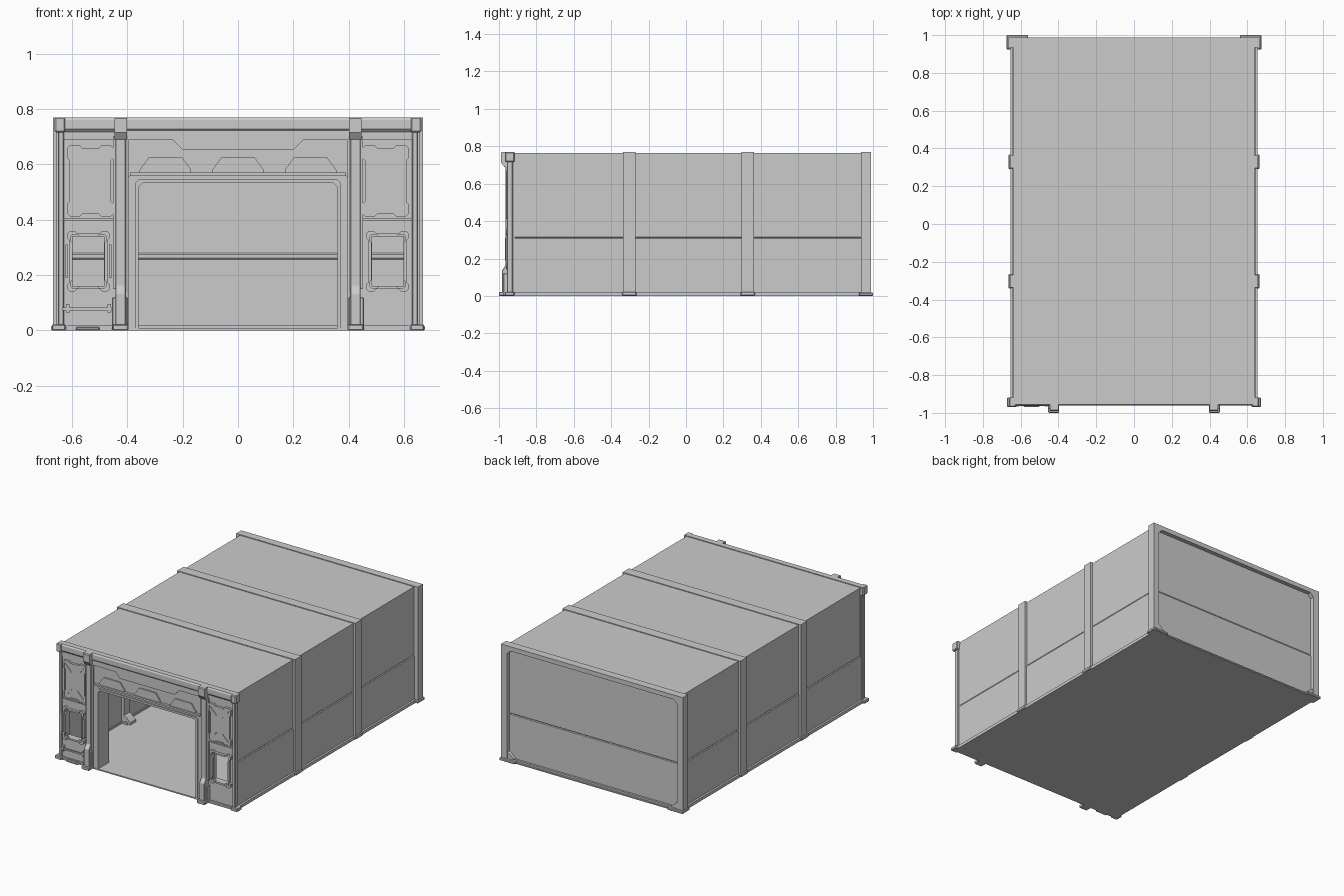
import bpy, bmesh


def prism(name, pts, axis, a, b, mirror=False, hole=None, bevel=0.0):
    """Extrude a 2D outline along x or y; an equal-length hole outline makes a ring."""
    bm = bmesh.new()

    def loop(outline, t):
        if axis == 'y':
            return [bm.verts.new((p, t, q)) for p, q in outline]
        return [bm.verts.new((t, p, q)) for p, q in outline]

    def bridge(l0, l1):
        n = len(l0)
        for i in range(n):
            j = (i + 1) % n
            bm.faces.new((l0[i], l0[j], l1[j], l1[i]))

    lo, hi = loop(pts, a), loop(pts, b)
    bridge(lo, hi)
    if hole:
        hlo, hhi = loop(hole, a), loop(hole, b)
        bridge(hlo, hhi)
        bridge(lo, hlo)
        bridge(hi, hhi)
    else:
        bm.faces.new(lo)
        bm.faces.new(hi)
    bmesh.ops.recalc_face_normals(bm, faces=bm.faces)
    me = bpy.data.meshes.new(name)
    bm.to_mesh(me)
    bm.free()
    ob = bpy.data.objects.new(name, me)
    bpy.context.collection.objects.link(ob)
    if bevel:
        m = ob.modifiers.new("bevel", 'BEVEL')
        m.width, m.segments = bevel, 1
    if mirror:
        m = ob.modifiers.new("mirror", 'MIRROR')
        m.use_mirror_merge = False
    return ob


def box(name, x0, x1, y0, y1, z0, z1, mirror=False, bevel=0.0):
    return prism(name, [(x0, z0), (x1, z0), (x1, z1), (x0, z1)], 'y', y0, y1, mirror, None, bevel)


def sym(half):
    """Complete a right-hand outline (bottom to top) to a symmetric closed one."""
    return half + [(-x, z) for x, z in reversed(half)]


def plate(cx, cz, hw, hh, c, n, r):
    """Rectangle with chamfered corner lugs and waisted sides."""
    q = [(hw - n, hh - r - n), (hw, hh - r), (hw, hh - c), (hw - c, hh),
         (hw - r, hh), (hw - r - n, hh - n)]
    pts = q + [(-x, z) for x, z in reversed(q)]
    pts += [(-x, -z) for x, z in q] + [(x, -z) for x, z in reversed(q)]
    return [(cx + x, cz + z) for x, z in pts]


# Floor and base skirting
box("floor", -0.65, 0.65, -0.955, 0.985, 0, 0.008)
box("side_skirting", 0.615, 0.655, -0.95, 0.98, 0, 0.02, True)

# Walls and roof shell with a seam along each side
prism("wall_shell", sym([(0.62, 0), (0.642, 0), (0.642, 0.306), (0.637, 0.310), (0.640, 0.314),
                         (0.640, 0.765)]) [:12][:6] +
      [(-0.640, 0.765), (-0.640, 0.314), (-0.637, 0.310), (-0.642, 0.306), (-0.642, 0), (-0.62, 0),
       (-0.62, 0.745), (0.62, 0.745)], 'y', -0.94, 0.96)

# Back wall with a horizontal seam
prism("back_wall", [(0.935, 0), (0.962, 0), (0.962, 0.306), (0.957, 0.310), (0.960, 0.314),
                    (0.960, 0.75), (0.935, 0.75), (0.935, 0.28), (0.930, 0.275), (0.930, 0.262),
                    (0.935, 0.256)], 'x', -0.63, 0.63)
box("back_wall_base", -0.62, 0.62, 0.925, 0.975, 0, 0.02)


# Structural ribs, with matching feet and gussets
def rib(name, y0, y1, w, iw, iz):
    prism(name, [(w, 0), (w, 0.77), (-w, 0.77), (-w, 0), (-iw, 0), (-iw, iz - 0.025),
                 (-iw + 0.025, iz), (iw - 0.025, iz), (iw, iz - 0.025), (iw, 0)], 'y', y0, y1)
    prism(name + "_gusset", [(iw + 0.01, 0), (iw + 0.01, 0.065), (iw - 0.012, 0.055),
                             (iw - 0.045, 0.025), (iw - 0.045, 0)], 'y', y0 + 0.004, y1 - 0.004, True)


for i, y in enumerate((-0.303, 0.330)):
    rib("rib_%d" % i, y - 0.033, y + 0.033, 0.655, 0.605, 0.73)
    box("rib_foot_%d" % i, 0.575, 0.664, y - 0.038, y + 0.038, 0, 0.022, True, 0.004)
rib("back_frame", 0.935, 0.988, 0.668, 0.625, 0.74)
box("back_foot", 0.56, 0.675, 0.925, 1.0, 0, 0.018, True, 0.004)

# Front wall around the two side windows
F, B = -0.945, -0.915
box("front_wall_inner", 0.38, 0.484, F, B, 0, 0.75, True)
box("front_wall_outer", 0.597, 0.642, F, B, 0, 0.75, True)
box("front_wall_low", 0.484, 0.597, F, B, 0, 0.16, True)
box("front_wall_high", 0.484, 0.597, F, B, 0.34, 0.75, True)
box("front_header", -0.38, 0.38, F, B, 0.55, 0.75)

# Doorway lining and raised trim
door_in = [(0.36, 0), (0.36, 0.515), (0.345, 0.53)]
door = lambda w, h, c: [(w, 0), (w, h - c), (w - c, h), (c - w, h), (-w, h - c), (-w, 0)]
lining = door(0.395, 0.568, 0.012) + list(reversed(door(0.36, 0.532, 0.015)))
prism("door_lining", lining, 'y', -0.952, -0.84)
prism("door_trim", door(0.372, 0.545, 0.013) + list(reversed(door(0.36, 0.532, 0.015))), 'y', -0.958, -0.95)
box("door_ledge", -0.39, 0.39, -0.960, -0.94, 0.558, 0.570)

# Header decoration: three trapezoids, a stepped visor and top bars
for i, x in enumerate((-0.262, 0.0, 0.262)):
    prism("header_block_%d" % i, [(x - 0.093, 0.565), (x + 0.093, 0.565), (x + 0.093, 0.58),
                                  (x + 0.06, 0.625), (x - 0.06, 0.625), (x - 0.093, 0.58)],
          'y', -0.953, -0.94)
prism("visor", [(-0.40, 0.77), (-0.40, 0.688), (-0.235, 0.688), (-0.20, 0.652), (0.20, 0.652),
                (0.235, 0.688), (0.40, 0.688), (0.40, 0.77)], 'y', -0.955, -0.92)
prism("top_bar", [(-0.918, 0.77), (-0.955, 0.77), (-0.961, 0.760), (-0.961, 0.728), (-0.95, 0.716),
                  (-0.918, 0.716)], 'x', -0.655, 0.655)
box("side_header", 0.44, 0.63, -0.951, -0.94, 0.688, 0.72, True)

# Front pillars
prism("pillar_shaft", [(-0.92, 0), (-0.985, 0), (-0.985, 0.135), (-0.966, 0.160), (-0.966, 0.70),
                       (-0.92, 0.70)], 'x', 0.405, 0.443, True, None, 0.003)
box("pillar_base", 0.398, 0.455, -0.978, -0.92, 0, 0.12, True, 0.004)
box("pillar_flange_inner", 0.396, 0.408, -0.958, -0.93, 0.02, 0.70, True)
box("pillar_flange_outer", 0.440, 0.452, -0.958, -0.93, 0.15, 0.70, True)
box("pillar_foot", 0.396, 0.454, -1.0, -0.92, 0, 0.022, True, 0.004)
prism("pillar_cap", [(-0.92, 0.69), (-0.972, 0.69), (-0.99, 0.715), (-0.99, 0.765), (-0.985, 0.77),
                     (-0.92, 0.77)], 'x', 0.400, 0.446, True)

# Front corner posts
box("corner_post", 0.628, 0.650, -0.958, -0.925, 0, 0.72, True, 0.004)
box("corner_cap", 0.624, 0.662, -0.968, -0.918, 0.715, 0.77, True, 0.005)
box("corner_foot", 0.622, 0.672, -0.968, -0.918, 0, 0.022, True, 0.004)

# Upper side panels: rim, plate and corner braces
box("panel_divider", 0.45, 0.63, -0.951, -0.94, 0.398, 0.406, True)
prism("upper_panel_rim", plate(0.533, 0.54, 0.084, 0.128, 0.010, 0.009, 0.045), 'y', -0.960, -0.94, True,
      plate(0.533, 0.54, 0.075, 0.119, 0.008, 0.009, 0.04))
prism("upper_panel", plate(0.533, 0.54, 0.078, 0.122, 0.009, 0.009, 0.042), 'y', -0.955, -0.94, True)
for i, (sx, sz) in enumerate(((1, 1), (1, -1), (-1, 1), (-1, -1))):
    prism("panel_brace_%d" % i, [(0.533 + sx * u, 0.54 + sz * v) for u, v in
                                 ((0.020, 0.058), (0.064, 0.106), (0.068, 0.102), (0.024, 0.054))],
          'y', -0.959, -0.953, True)

# Lower side window frames
prism("window_frame", plate(0.54, 0.25, 0.077, 0.110, 0.010, 0.009, 0.026), 'y', -0.962, -0.92, True,
      plate(0.54, 0.25, 0.064, 0.097, 0.008, 0.007, 0.024))

# Left side extras: window handles, rail and step
for i, x in enumerate((-0.619, -0.461)):
    box("window_handle_%d" % i, x - 0.004, x + 0.004, -0.967, -0.94, 0.19, 0.31)
box("low_rail", -0.635, -0.445, -0.964, -0.956, 0.073, 0.083)
for i, x in enumerate((-0.615, -0.465)):
    box("rail_bracket_%d" % i, x - 0.006, x + 0.006, -0.966, -0.94, 0.064, 0.096)
box("left_step", -0.585, -0.50, -0.968, -0.94, 0, 0.012, False, 0.003)
box("front_skirting", 0.40, 0.65, -0.953, -0.92, 0, 0.018, True)
